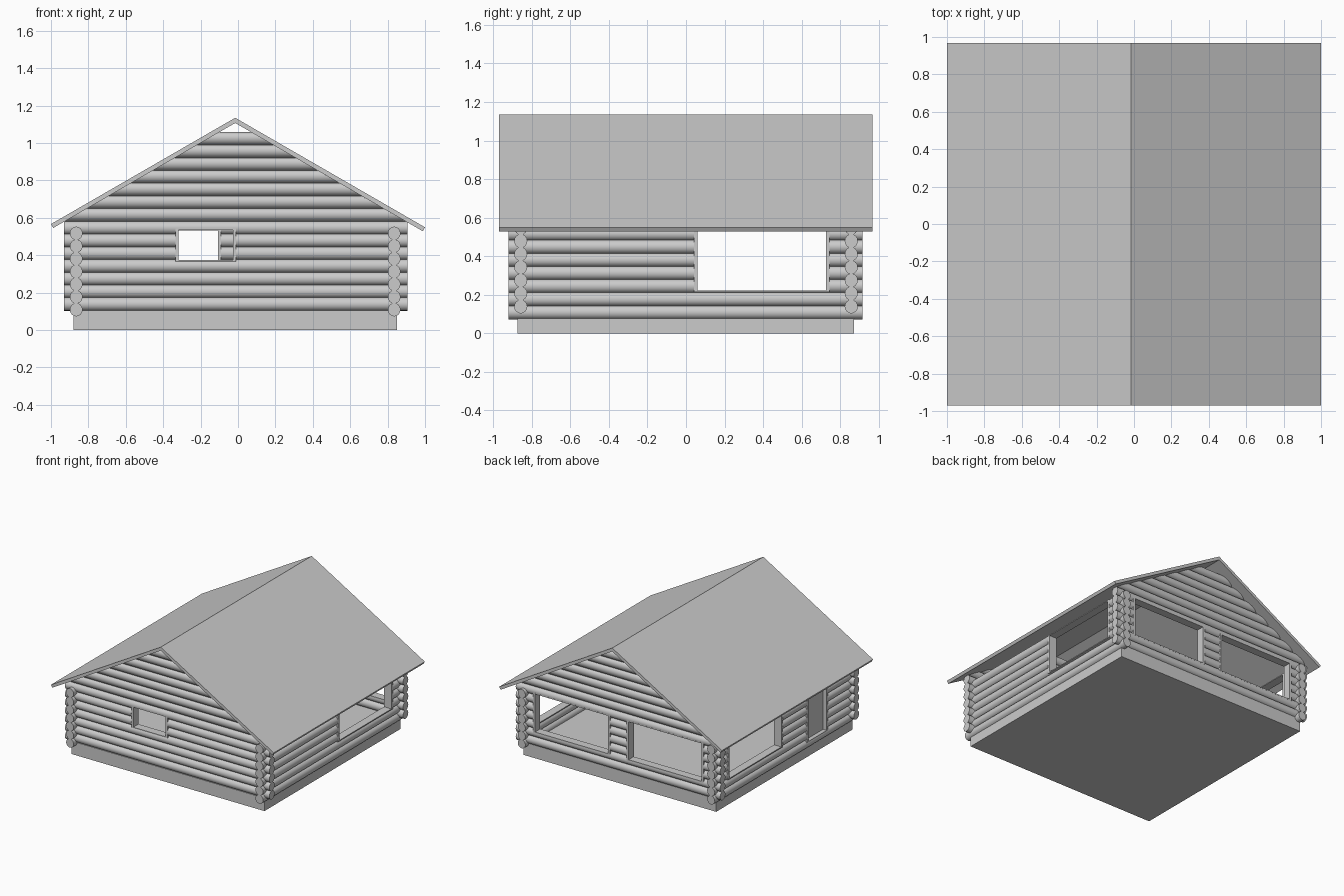
import bpy, bmesh, math
from mathutils import Vector, Matrix

cube = bpy.data.objects.get("Cube")
if cube:
    bpy.data.objects.remove(cube, do_unlink=True)

grey = bpy.data.materials.new("plain_grey")
grey.use_nodes = True
grey.diffuse_color = (0.6, 0.6, 0.6, 1)
grey.node_tree.nodes["Principled BSDF"].inputs["Base Color"].default_value = (0.6, 0.6, 0.6, 1)

CX = -0.015            # centre line of the house
PITCH = 0.068          # height of one log course
FRONT_Z, SIDE_Z = 0.105, 0.075
RIDGE, SLOPE, ROOF_T = 1.135, 0.577, 0.028
WALL_Y, WALL_X = 0.857, 0.85
JAMB = 0.018


def finish(name, bm, smooth=False):
    bmesh.ops.recalc_face_normals(bm, faces=bm.faces[:])
    mesh = bpy.data.meshes.new(name)
    bm.to_mesh(mesh)
    bm.free()
    mesh.materials.append(grey)
    obj = bpy.data.objects.new(name, mesh)
    bpy.context.collection.objects.link(obj)
    if smooth:
        bpy.ops.object.select_all(action='DESELECT')
        obj.select_set(True)
        bpy.context.view_layer.objects.active = obj
        bpy.ops.object.shade_smooth_by_angle(angle=math.radians(40))
    return obj


def add_box(bm, lo, hi):
    lo, hi = Vector(lo), Vector(hi)
    m = Matrix.Translation((lo + hi) / 2) @ Matrix.Diagonal((*(hi - lo), 1))
    bmesh.ops.create_cube(bm, size=1, matrix=m)


def clip(bm, co, no):
    """Cut away everything on the normal's side and close the hole."""
    geom = bm.verts[:] + bm.edges[:] + bm.faces[:]
    if not geom:
        return
    bmesh.ops.bisect_plane(bm, geom=geom, dist=1e-6, plane_co=co, plane_no=no, clear_outer=True)
    rim = [e for e in bm.edges if e.is_boundary]
    if rim:
        bmesh.ops.holes_fill(bm, edges=rim, sides=0)


def add_log(target, a, b, z, planes=()):
    """One log along x from a to b, trimmed by the given planes."""
    bm = bmesh.new()
    m = (Matrix.Translation(((a + b) / 2, 0, z)) @ Matrix.Diagonal((1, 0.034, 0.036, 1))
         @ Matrix.Rotation(math.pi / 2, 4, 'Y'))
    bmesh.ops.create_cone(bm, cap_ends=True, segments=16, radius1=1, radius2=1, depth=b - a, matrix=m)
    for co, no in planes:
        clip(bm, co, no)
    tmp = bpy.data.meshes.new("log_tmp")
    bm.to_mesh(tmp)
    bm.free()
    target.from_mesh(tmp)
    bpy.data.meshes.remove(tmp)


def build_wall(name, a, b, z0, place, openings=(), gable=False):
    """Stack logs along x, leaving out (x0, x1, z_low, z_high) openings."""
    bm = bmesh.new()
    for i in range(7):
        z = z0 + PITCH * (i + 0.5)
        low, high = z - 0.036, z + 0.036
        start = a
        for x0, x1, zl, zh in sorted(openings):
            if high <= zl or low >= zh:
                continue
            add_log(bm, start, x0, z)
            if low < zl:
                add_log(bm, x0, x1, z, [((0, 0, zl), (0, 0, 1))])
            if high > zh:
                add_log(bm, x0, x1, z, [((0, 0, zh), (0, 0, -1))])
            start = x1
        add_log(bm, start, b, z)
    if gable:
        peak = (CX, 0, RIDGE - ROOF_T)
        planes = [(peak, (SLOPE, 0, 1)), (peak, (-SLOPE, 0, 1))]
        for i in range(7, 14):
            add_log(bm, a, b, z0 + PITCH * (i + 0.5), planes)
    bm.transform(place)
    finish(name, bm, smooth=True)
    # Jambs, sill and lintel lining each opening
    for n, (x0, x1, zl, zh) in enumerate(openings):
        fm = bmesh.new()
        d = 0.033
        add_box(fm, (x0, -d, zl), (x0 + JAMB, d, zh))
        add_box(fm, (x1 - JAMB, -d, zl), (x1, d, zh))
        add_box(fm, (x0, -d, zl - 0.004), (x1, d, zl + 0.004))
        add_box(fm, (x0, -d, zh - 0.004), (x1, d, zh + 0.004))
        fm.transform(place)
        finish(f"{name}_frame_{n + 1}", fm)


# Foundation slab
bm = bmesh.new()
add_box(bm, (-0.88, -0.875, 0), (0.85, 0.87, 0.105))
finish("foundation", bm)

# Gable walls: one small window in front, two wide ones at the back
build_wall("front_wall", -0.93, 0.905, FRONT_Z, Matrix.Translation((0, -WALL_Y, 0)),
           [(-0.335, -0.01, 0.37, 0.54)], gable=True)
build_wall("back_wall", -0.93, 0.905, FRONT_Z, Matrix.Translation((0, WALL_Y, 0)),
           [(-0.78, -0.09, 0.22, 0.535), (0.06, 0.75, 0.22, 0.535)], gable=True)

# Side walls: a wide window each, and a door on one side
turn = Matrix.Rotation(math.pi / 2, 4, 'Z')
window = (0.042, 0.745, 0.218, 0.535)
door = (-0.54, -0.27, 0.13, 0.535)
build_wall("window_side_wall", -0.92, 0.915, SIDE_Z,
           Matrix.Translation((CX + WALL_X, 0, 0)) @ turn, [window])
build_wall("door_side_wall", -0.92, 0.915, SIDE_Z,
           Matrix.Translation((CX - WALL_X, 0, 0)) @ turn, [window, door])

# Door leaf set back in its frame
bm = bmesh.new()
add_box(bm, (CX - WALL_X, door[0] + JAMB, door[2]), (CX - WALL_X + 0.02, door[1] - JAMB, door[3]))
finish("door", bm)

# Pitched roof, extruded from its gable profile
profile = [(-1, RIDGE - SLOPE * (1 + CX)), (CX, RIDGE), (1, RIDGE - SLOPE * (1 - CX))]
inner = [(x * 0.988 if abs(x) == 1 else x, z - (0.021 if abs(x) == 1 else ROOF_T)) for x, z in profile]
bm = bmesh.new()
rings = [[bm.verts.new((x, y, z)) for x, z in profile + inner[::-1]] for y in (-0.97, 0.967)]
count = len(rings[0])
for i in range(count):
    j = (i + 1) % count
    bm.faces.new((rings[0][i], rings[0][j], rings[1][j], rings[1][i]))
for r in rings:
    bm.faces.new((r[0], r[1], r[4], r[5]))
    bm.faces.new((r[1], r[2], r[3], r[4]))
finish("roof", bm)
